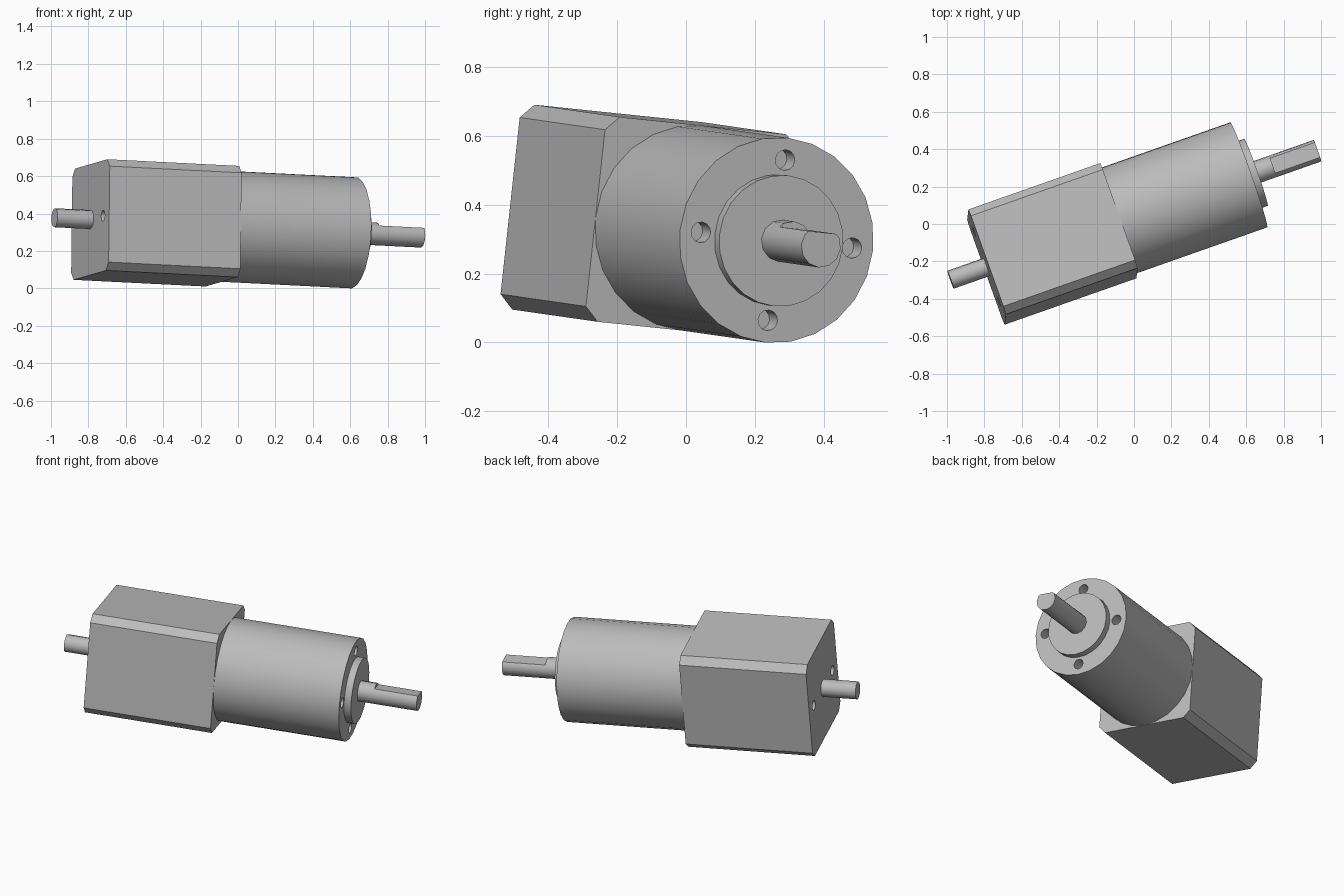
import bpy, bmesh, math
from mathutils import Matrix, Vector

cube = bpy.data.objects.get("Cube")
if cube:
    bpy.data.objects.remove(cube, do_unlink=True)

metal = bpy.data.materials.new("grey_metal")
metal.use_nodes = True
GREY = (0.5, 0.5, 0.5, 1)
metal.diffuse_color = GREY
metal.node_tree.nodes["Principled BSDF"].inputs["Base Color"].default_value = GREY

# Tilted frame: local x runs along the shaft, local z is the housing's up
along = Vector((1.962, 0.69, -0.099)).normalized()
side = Vector((0.011, 0.107, 0.994)).cross(along).normalized()
up = along.cross(side)
FRAME = Matrix((along, side, up)).transposed().to_4x4()
FRAME.translation = (0, 0.047, 0.328)


def make_object(name, bm):
    bmesh.ops.recalc_face_normals(bm, faces=bm.faces)
    mesh = bpy.data.meshes.new(name)
    bm.to_mesh(mesh)
    bm.free()
    mesh.materials.append(metal)
    obj = bpy.data.objects.new(name, mesh)
    obj.matrix_world = FRAME
    bpy.context.collection.objects.link(obj)
    return obj


def rod(name, x0, x1, radius, sides, y=0, z=0):
    """Cylinder along local x."""
    bm = bmesh.new()
    bmesh.ops.create_cone(bm, cap_ends=True, segments=sides, radius1=radius,
                          radius2=radius, depth=x1 - x0)
    place = Matrix.Translation(((x0 + x1) / 2, y, z)) @ Matrix.Rotation(math.pi / 2, 4, 'Y')
    bmesh.ops.transform(bm, matrix=place, verts=bm.verts)
    return make_object(name, bm)


def block(name, x0, x1, half, z=0, chamfer=0):
    """Square block along local x, with optional chamfered long edges."""
    bm = bmesh.new()
    bmesh.ops.create_cube(bm, size=1)
    bmesh.ops.transform(bm, verts=bm.verts, matrix=Matrix.Translation(((x0 + x1) / 2, 0, z))
                        @ Matrix.Diagonal((x1 - x0, half * 2, half * 2, 1)))
    if chamfer:
        long_edges = [e for e in bm.edges
                      if abs(e.verts[0].co.x - e.verts[1].co.x) > 0.1]
        bmesh.ops.bevel(bm, geom=long_edges, offset=chamfer, segments=1, affect='EDGES')
    return make_object(name, bm)


def cut(obj, cutters):
    """Subtract the cutters, bake the result and remove them."""
    for c in cutters:
        mod = obj.modifiers.new("cut", 'BOOLEAN')
        mod.operation, mod.solver, mod.object = 'DIFFERENCE', 'EXACT', c
    bpy.context.view_layer.update()
    graph = bpy.context.evaluated_depsgraph_get()
    baked = bpy.data.meshes.new_from_object(obj.evaluated_get(graph))
    obj.modifiers.clear()
    obj.data = baked
    for c in cutters:
        bpy.data.objects.remove(c, do_unlink=True)


# Chamfered square housing with two mounting holes in its rear
housing = block("motor_housing", -0.837, -0.089, 0.299, chamfer=0.041)
cut(housing, [rod("rear_hole", -0.9, -0.767, 0.03, 12, y=s * 0.2) for s in (-1, 1)])

# Round gearbox with four mounting holes in its face
gearbox = rod("gearbox", -0.1, 0.651, 0.299, 24)
cut(gearbox, [rod("front_hole", 0.581, 0.7, 0.03, 12, y, z)
              for y, z in ((0.234, 0), (-0.234, 0), (0, 0.234), (0, -0.234))])

# Pilot boss and shafts
boss = rod("pilot_boss", 0.64, 0.692, 0.191, 24)
rear_shaft = rod("rear_shaft", -1.041, -0.83, 0.051, 12)
output_shaft = rod("output_shaft", 0.68, 1.041, 0.061, 12)
cut(output_shaft, [block("shaft_flat", 0.786, 1.2, 0.1, z=0.141)])

# Smooth round walls, keep corners crisp
for obj in (housing, gearbox, boss, rear_shaft, output_shaft):
    obj.data.shade_smooth()
    obj.data.set_sharp_from_angle(angle=math.radians(35))
